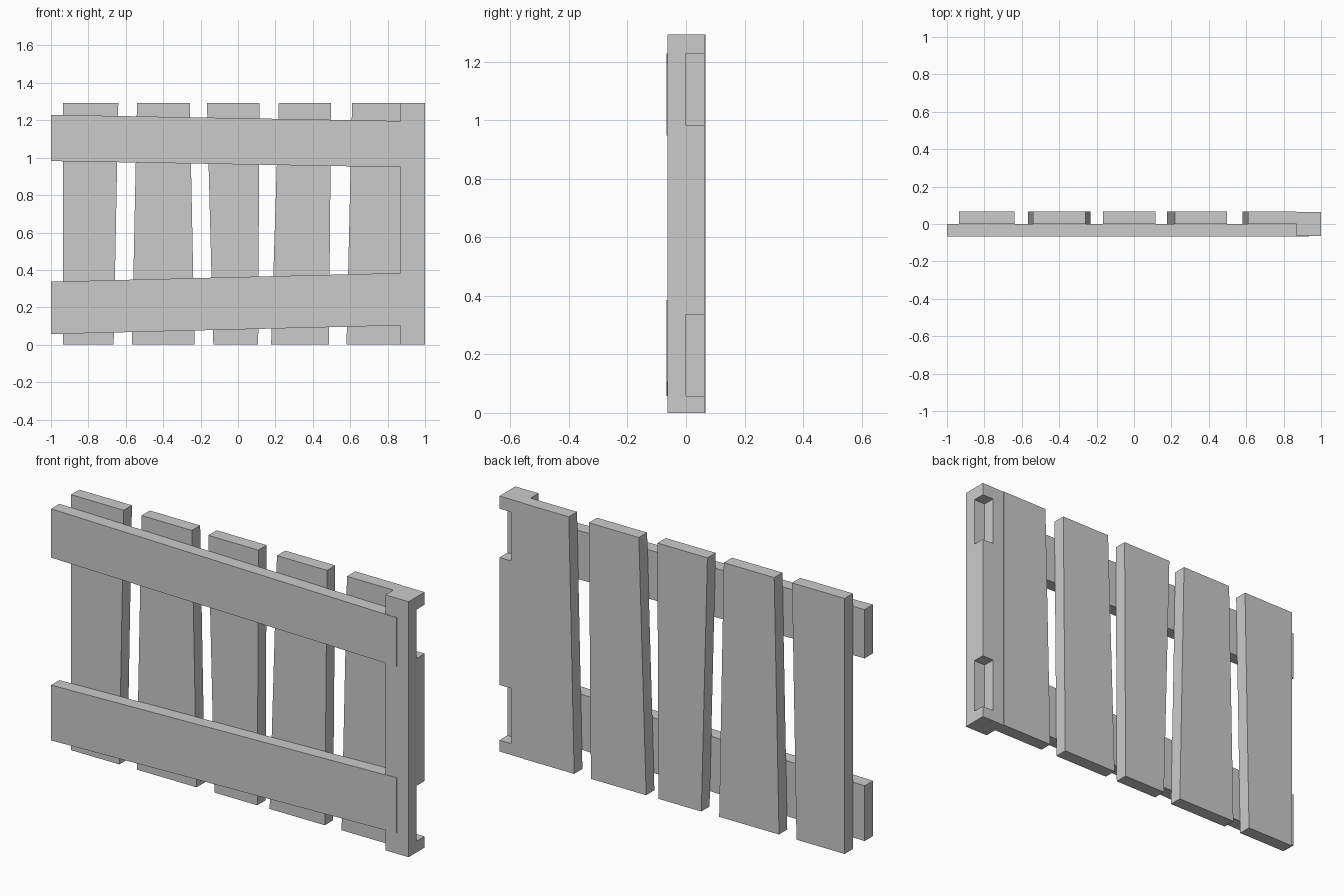
import bpy, bmesh

if "Cube" in bpy.data.objects:
    bpy.data.objects.remove(bpy.data.objects["Cube"])

H = 1.293      # fence height
T = 0.066      # board thickness
P = 0.0635     # half depth of post


def board(name, corners, y0, y1):
    """Extrude an (x, z) outline from y0 to y1."""
    bm = bmesh.new()
    face = bm.faces.new([bm.verts.new((x, y0, z)) for x, z in corners])
    ext = bmesh.ops.extrude_face_region(bm, geom=[face])
    verts = [g for g in ext["geom"] if isinstance(g, bmesh.types.BMVert)]
    bmesh.ops.translate(bm, verts=verts, vec=(0, y1 - y0, 0))
    bmesh.ops.recalc_face_normals(bm, faces=bm.faces[:])
    mesh = bpy.data.meshes.new(name)
    bm.to_mesh(mesh)
    bm.free()
    obj = bpy.data.objects.new(name, mesh)
    bpy.context.collection.objects.link(obj)
    return obj


def rect(x0, x1, z0, z1):
    return [(x0, z0), (x1, z0), (x1, z1), (x0, z1)]


# Uneven upright planks: bottom left, bottom right, top right, top left
planks = [
    (-0.935, -0.665, -0.64, -0.935),
    (-0.567, -0.232, -0.258, -0.54),
    (-0.132, 0.108, 0.114, -0.166),
    (0.177, 0.486, 0.498, 0.218),
    (0.58, 0.87, 0.87, 0.61),
]
for i, (bl, br, tr, tl) in enumerate(planks, 1):
    board(f"plank_{i}", [(bl, 0), (br, 0), (tr, H), (tl, H)], 0, T)

# Sloping rails, housed in the post and standing slightly proud of it
rails = {
    "lower_rail": (0.057, 0.337, 0.048),
    "upper_rail": (0.982, 1.229, -0.034),
}
for name, (z0, z1, rise) in rails.items():
    board(name, [(-1, z0), (0.935, z0 + rise), (0.935, z1 + rise), (-1, z1)], -T, 0)

# End post with sockets for the rails of the next fence section
post = board("end_post", rect(0.87, 1, 0, H), -P, P)
for name, (z0, z1, _) in rails.items():
    cutter = board(name + "_socket_cutter", rect(0.935, 1.1, z0, z1), 0, 0.2)
    cutter.hide_render = True
    cutter.hide_viewport = False
    cutter.display_type = 'WIRE'
    mod = post.modifiers.new(name + "_socket", 'BOOLEAN')
    mod.operation = 'DIFFERENCE'
    mod.solver = 'EXACT'
    mod.object = cutter
